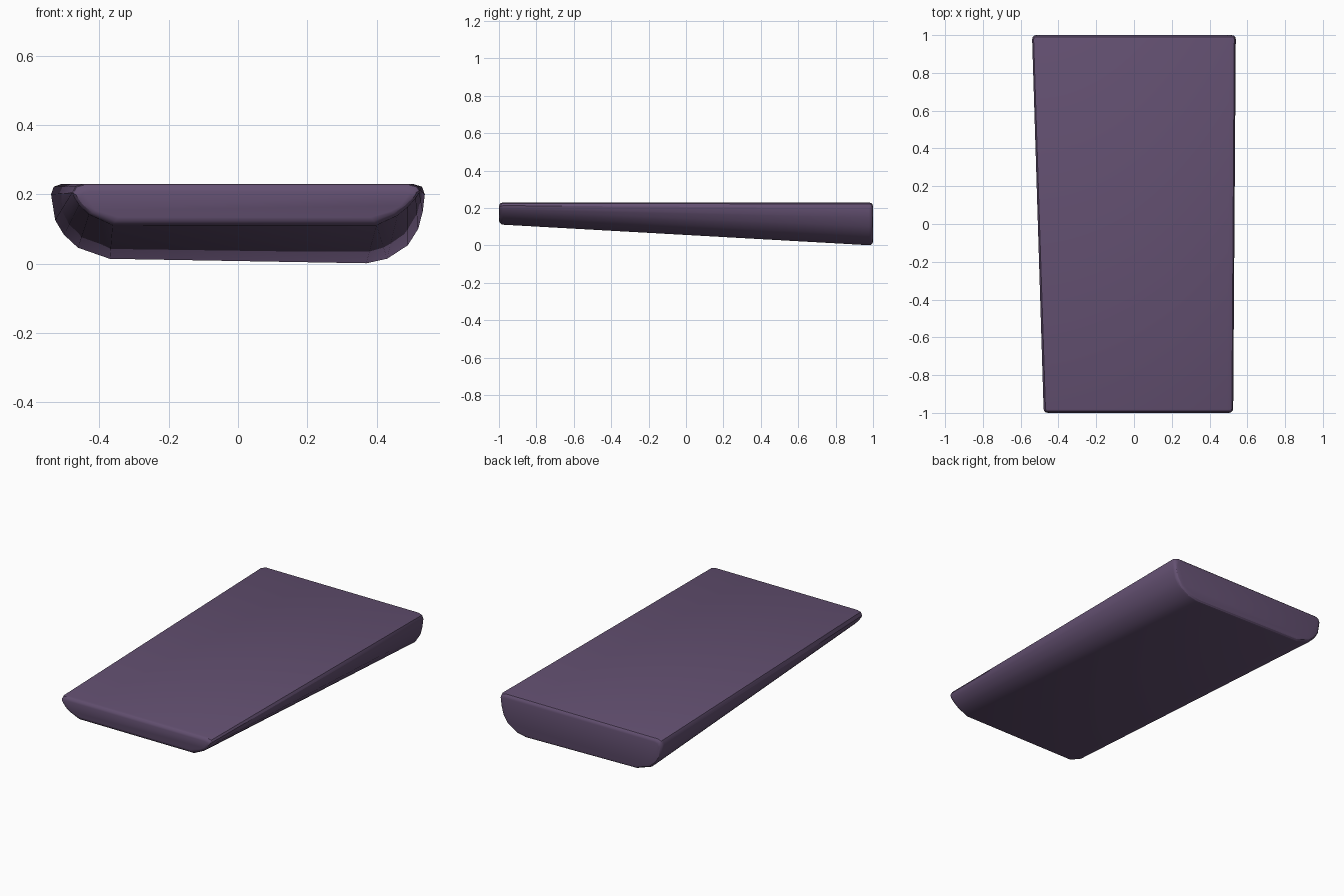
import bpy, bmesh, math

if "Cube" in bpy.data.objects:
    bpy.data.objects.remove(bpy.data.objects["Cube"])

# Cross-sections (x, z), matching point counts, listed around the outline
front = [(-0.445, 0.23), (-0.468, 0.224), (-0.478, 0.205), (-0.472, 0.192), (-0.458, 0.17),
         (-0.43, 0.143), (-0.362, 0.112),
         (0.40, 0.112), (0.46, 0.14), (0.49, 0.165), (0.513, 0.19), (0.523, 0.205),
         (0.525, 0.213), (0.518, 0.224), (0.495, 0.23)]
back = [(-0.51, 0.23), (-0.532, 0.222), (-0.54, 0.20), (-0.528, 0.125), (-0.503, 0.083),
        (-0.462, 0.045), (-0.37, 0.013),
        (0.37, 0.0), (0.43, 0.013), (0.49, 0.052), (0.52, 0.10), (0.533, 0.15),
        (0.539, 0.20), (0.531, 0.222), (0.505, 0.23)]


def section(y, inset):
    """Blend the two end outlines at y, then pull the outline inward."""
    t = (y + 1) / 2
    pts = [(a[0] + (b[0] - a[0]) * t, a[1] + (b[1] - a[1]) * t) for a, b in zip(front, back)]
    xs, zs = [p[0] for p in pts], [p[1] for p in pts]
    cx, cz = (min(xs) + max(xs)) / 2, (min(zs) + max(zs)) / 2
    sx = 1 - inset / (max(xs) - cx)
    sz = 1 - inset / (max(zs) - cz)
    return [(cx + (x - cx) * sx, y, cz + (z - cz) * sz) for x, z in pts]


# Rounded end rims, mirrored front to back
r = 0.022
rim = [(-1 + r * (1 - math.sin(a)), r * (1 - math.cos(a)))
       for a in (math.radians(d) for d in (90, 60, 30, 0))]
stations = [(y, r - i) for y, i in [(-1 + r * (1 - math.cos(math.radians(d))),
            r * math.sin(math.radians(d))) for d in (0, 30, 60, 90)]]
stations += [(-y, i) for y, i in reversed(stations)]

# Tapered slab lofted through the stations
bm = bmesh.new()
rings = [[bm.verts.new(p) for p in section(y, i)] for y, i in stations]
n = len(front)
for a, b in zip(rings, rings[1:]):
    for k in range(n):
        bm.faces.new((a[k], a[(k + 1) % n], b[(k + 1) % n], b[k]))
bm.faces.new(rings[0])
bm.faces.new(rings[-1][::-1])
bmesh.ops.recalc_face_normals(bm, faces=bm.faces[:])
mesh = bpy.data.meshes.new("tapered_slab")
bm.to_mesh(mesh)
bm.free()
slab = bpy.data.objects.new("tapered_slab", mesh)
bpy.context.collection.objects.link(slab)

# Purple finish
mat = bpy.data.materials.new("purple")
mat.diffuse_color = (0.125, 0.08, 0.165, 1)
mat.use_nodes = True
mat.node_tree.nodes["Principled BSDF"].inputs["Base Color"].default_value = mat.diffuse_color
mesh.materials.append(mat)

bpy.context.view_layer.objects.active = slab
slab.select_set(True)
bpy.ops.object.shade_smooth_by_angle(angle=math.radians(30))
